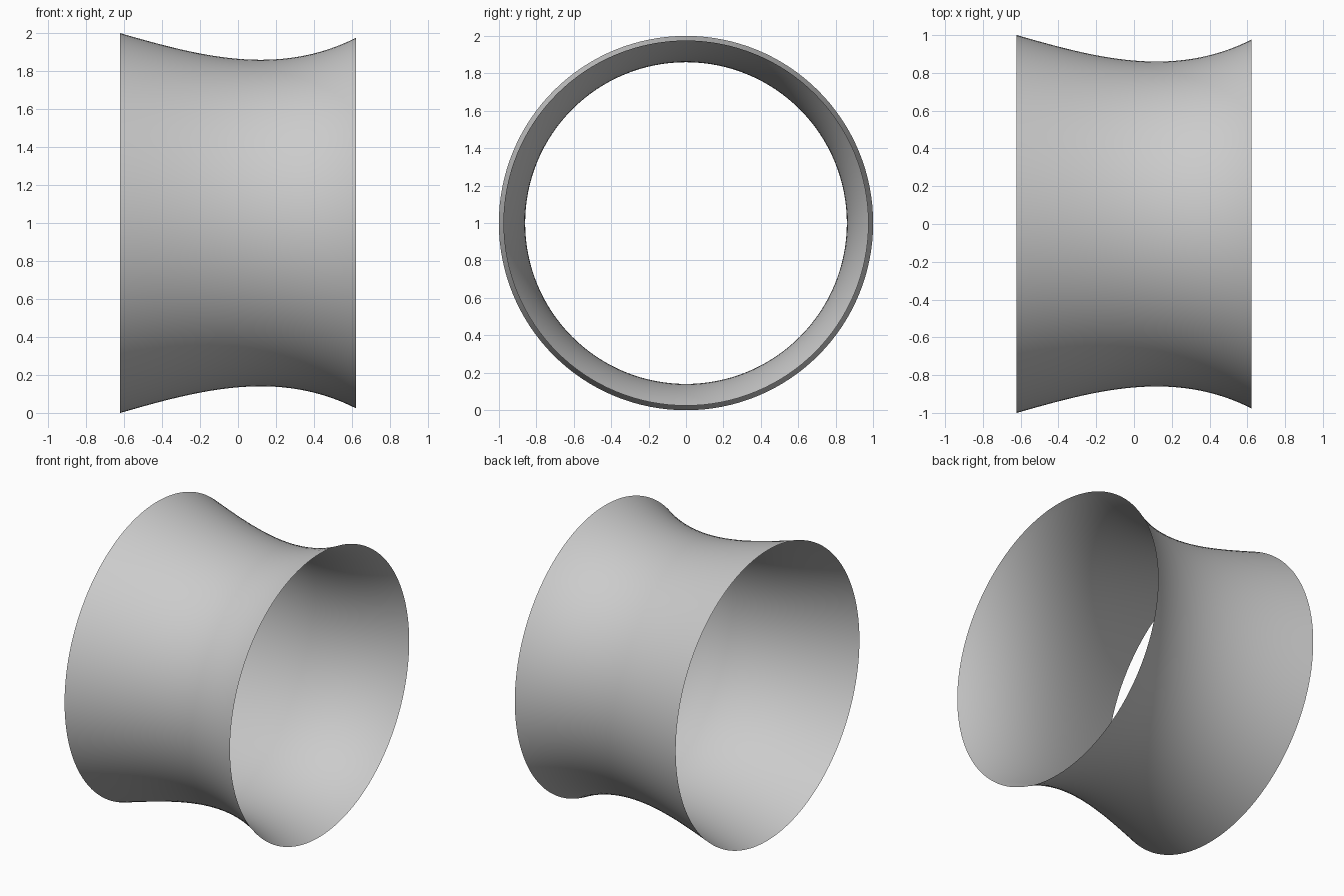
import bpy
from math import sin, cos, pi

cube = bpy.data.objects.get("Cube")
if cube:
    bpy.data.objects.remove(cube, do_unlink=True)

SEGMENTS = 128
RINGS = 32
HALF_LENGTH = 0.622
WAIST_X = 0.12


def radius(x):
    """Flared profile, narrowest at the waist and steeper on the left."""
    d = x - WAIST_X
    return 0.86 + 0.378 * d ** 2 + 0.165 * d ** 3


# Grey material
grey = bpy.data.materials.new("light_grey")
grey.use_nodes = True
colour = (0.6, 0.6, 0.6, 1)
grey.diffuse_color = colour
grey.node_tree.nodes["Principled BSDF"].inputs["Base Color"].default_value = colour

# Open sleeve: the profile turned around the x axis
verts, faces = [], []
for i in range(RINGS + 1):
    x = HALF_LENGTH * (2 * i / RINGS - 1)
    r = radius(x)
    for j in range(SEGMENTS):
        a = 2 * pi * j / SEGMENTS
        verts.append((x, r * cos(a), 1 + r * sin(a)))

for i in range(RINGS):
    for j in range(SEGMENTS):
        k = (j + 1) % SEGMENTS
        low, high = i * SEGMENTS, (i + 1) * SEGMENTS
        faces.append((low + j, low + k, high + k, high + j))

mesh = bpy.data.meshes.new("flared_sleeve")
mesh.from_pydata(verts, [], faces)
mesh.materials.append(grey)
# Outward normals
mesh.flip_normals()
mesh.update()
sleeve = bpy.data.objects.new("flared_sleeve", mesh)
bpy.context.collection.objects.link(sleeve)

# Smooth shading
bpy.ops.object.select_all(action="DESELECT")
sleeve.select_set(True)
bpy.context.view_layer.objects.active = sleeve
bpy.ops.object.shade_smooth_by_angle()
